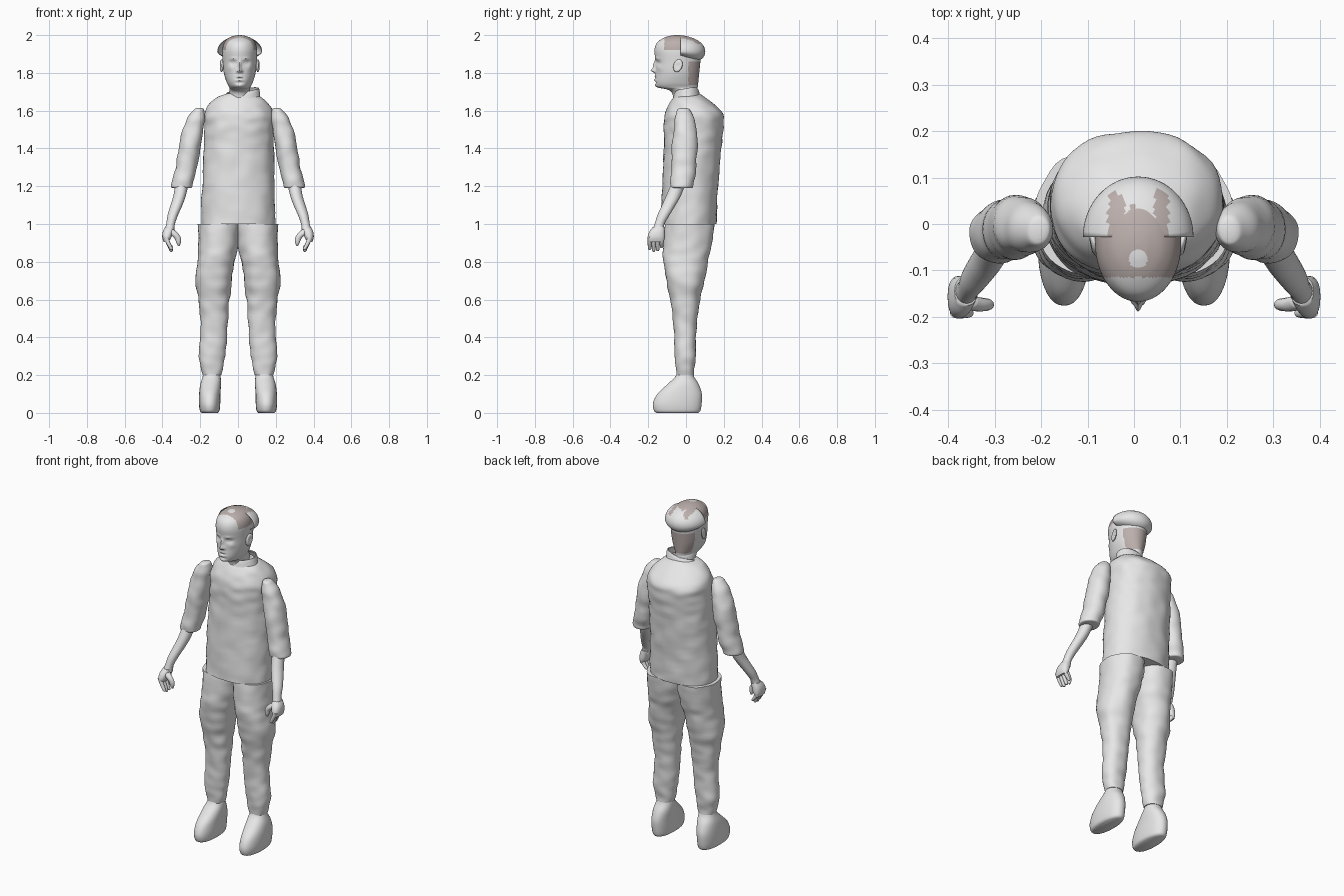
import bpy, bmesh, math, random
from mathutils import Vector, noise

random.seed(4)
if "Cube" in bpy.data.objects:
    bpy.data.objects.remove(bpy.data.objects["Cube"], do_unlink=True)


def make_material(name, colour):
    mat = bpy.data.materials.new(name)
    mat.use_nodes = True
    mat.diffuse_color = (*colour, 1)
    mat.node_tree.nodes["Principled BSDF"].inputs["Base Color"].default_value = (*colour, 1)
    return mat


grey = make_material("plain_grey", (0.8, 0.8, 0.8))
brown = make_material("hair_brown", (0.5, 0.43, 0.41))


def finish(bm, name, angle=50):
    """Turn a bmesh into a smooth shaded object carrying both colours."""
    bmesh.ops.recalc_face_normals(bm, faces=bm.faces)
    mesh = bpy.data.meshes.new(name)
    bm.to_mesh(mesh)
    bm.free()
    obj = bpy.data.objects.new(name, mesh)
    bpy.context.collection.objects.link(obj)
    mesh.materials.append(grey)
    mesh.materials.append(brown)
    bpy.ops.object.select_all(action="DESELECT")
    obj.select_set(True)
    bpy.context.view_layer.objects.active = obj
    bpy.ops.object.shade_smooth_by_angle(angle=math.radians(angle))
    return obj


def spline(a, b, c, d, t):
    """Catmull-Rom value between b and c."""
    return b + 0.5 * t * (c - a + t * (2*a - 5*b + 4*c - d + t * (3 * (b - c) + d - a)))


def loft(keys, side=1, segments=32, steps=4, power=2.0, wrinkle=0.0, cap=True):
    """Skin smooth horizontal sections given as (z, x min, x max, y min, y max)."""
    rows = []
    for i in range(len(keys) - 1):
        quad = [keys[max(0, min(len(keys) - 1, i + k))] for k in (-1, 0, 1, 2)]
        rows += [[spline(*v, s / steps) for v in zip(*quad)] for s in range(steps)]
    rows.append(keys[-1])
    bm = bmesh.new()
    rings = []
    for z, x0, x1, y0, y1 in rows:
        ring = []
        for k in range(segments):
            a = math.tau * k / segments
            c, s = math.cos(a), math.sin(a)
            dx = math.copysign(abs(c) ** (2 / power), c)
            dy = math.copysign(abs(s) ** (2 / power), s)
            p = Vector(((x0 + x1) / 2 + dx * (x1 - x0) / 2, (y0 + y1) / 2 + dy * (y1 - y0) / 2, z))
            fold = noise.noise(Vector((p.x * 14, p.y * 14, p.z * 20))) * wrinkle
            p += Vector((c, s, 0)) * fold
            ring.append(bm.verts.new((p.x * side, p.y, p.z)))
        rings.append(ring)
    for low, high in zip(rings, rings[1:]):
        for k in range(segments):
            n = (k + 1) % segments
            bm.faces.new((low[k], low[n], high[n], high[k]))
    if cap:
        bm.faces.new(rings[0])
        bm.faces.new(rings[-1])
    return bm


# Shirt body
shirt = [(1.0, -.195, .198, -.132, .16), (1.2, -.19, .193, -.126, .17),
         (1.4, -.182, .188, -.117, .186), (1.52, -.178, .19, -.118, .198),
         (1.58, -.175, .19, -.112, .197), (1.63, -.155, .168, -.09, .155),
         (1.67, -.11, .125, -.07, .10), (1.69, -.06, .08, -.055, .07)]
finish(loft(shirt, segments=56, steps=8, power=2.2, wrinkle=.006), "shirt_body")

# Collar, standing higher on the left
bm = loft([(1.655, -.09, .125, -.075, .085), (1.675, -.07, .115, -.065, .07),
           (1.69, -.062, .112, -.058, .062)], segments=40, cap=False)
for v in bm.verts:
    if v.co.z > 1.67:
        v.co.z += max(0, v.co.x) * .24 + max(0, v.co.y) * .3
collar = finish(bm, "collar")
collar.modifiers.new("thickness", "SOLIDIFY").thickness = .006

leg = [(.2, .092, .188, -.05, .042), (.24, .08, .197, -.056, .046), (.3, .068, .208, -.06, .05),
       (.4, .058, .2, -.062, .052), (.5, .052, .2, -.07, .06), (.6, .044, .209, -.083, .075),
       (.7, .032, .226, -.105, .095), (.8, .018, .214, -.12, .118),
       (.88, .0, .21, -.118, .135), (1.0, -.008, .211, -.11, .152)]
foot = [(.0, .108, .193, -.155, .065), (.012, .098, .202, -.17, .076), (.05, .094, .207, -.175, .083),
        (.1, .093, .206, -.152, .084), (.15, .09, .2, -.1, .068), (.19, .092, .188, -.058, .044),
        (.22, .1, .18, -.045, .035)]
sleeve = [(1.19, .255, .345, -.07, .025), (1.195, .243, .355, -.082, .036),
          (1.22, .237, .352, -.084, .042), (1.3, .217, .328, -.077, .053),
          (1.4, .198, .316, -.075, .06), (1.5, .182, .292, -.066, .055),
          (1.57, .175, .262, -.056, .04), (1.605, .18, .235, -.045, .02),
          (1.613, .19, .22, -.03, .005)]
forearm = [(.965, .336, .39, -.178, -.118), (1.0, .334, .38, -.166, -.114),
           (1.05, .316, .372, -.15, -.085), (1.1, .294, .357, -.127, -.055),
           (1.15, .276, .342, -.105, -.027), (1.22, .26, .33, -.075, .0)]
palm = [(.905, .368, .394, -.197, -.118), (.93, .352, .401, -.203, -.112),
        (.96, .343, .398, -.194, -.112), (.985, .337, .386, -.175, -.114)]
thumb = [(.884, .31, .318, -.176, -.168), (.9, .303, .326, -.184, -.162),
         (.925, .302, .337, -.187, -.16), (.948, .315, .362, -.188, -.157),
         (.97, .338, .385, -.182, -.15)]

# Mirrored limbs
for side, label in ((1, "left"), (-1, "right")):
    finish(loft(leg, side, 40, 6, 2.2, .006), label + "_trouser_leg")
    finish(loft(foot, side, 36, 5, 2.2), label + "_foot")
    finish(loft(sleeve, side, 36, 6, 2.1, .006), label + "_sleeve")
    finish(loft(forearm, side, 24), label + "_forearm")
    finish(loft(palm, side, 24, 4, 2.4), label + "_palm")
    finish(loft(thumb, side, 14), label + "_thumb")
    for i, tip in enumerate((.862, .853, .856, .872)):
        y = -.192 + i * .021
        finger = [(tip, .35, .358, y - .003, y + .003), (tip + .008, .345, .364, y - .009, y + .009),
                  (.9, .358, .382, y - .011, y + .011), (.93, .368, .396, y - .011, y + .011)]
        finish(loft(finger, side, 12), f"{label}_finger_{i + 1}")

# Head and neck: symmetrical sections given as (z, half width, y min, y max)
centre = .009
skull = [(1.63, .062, -.065, .07), (1.69, .056, -.072, .062), (1.712, .054, -.1, .062),
         (1.724, .056, -.15, .062), (1.75, .069, -.164, .065), (1.8, .084, -.161, .07),
         (1.86, .09, -.161, .076), (1.92, .092, -.167, .08), (1.96, .082, -.153, .066),
         (1.985, .058, -.118, .034), (1.997, .026, -.08, -.01), (2.0, .004, -.05, -.04)]
bm = loft([(z, centre - w, centre + w, a, b) for z, w, a, b in skull], segments=128, steps=8)

# Facial relief: (x, z, spread x, spread z, forward push)
relief = [(0, 1.813, .011, .011, .025), (0, 1.84, .008, .022, .014), (0, 1.782, .016, .005, .004),
          (0, 1.772, .02, .003, -.005), (0, 1.763, .016, .005, .006), (0, 1.748, .022, .005, -.006),
          (0, 1.73, .02, .009, .005)]
for s in (-1, 1):
    relief += [(s * .036, 1.854, .016, .011, -.013), (s * .036, 1.855, .009, .006, .007),
               (s * .034, 1.874, .02, .006, .005), (s * .013, 1.807, .006, .006, .008),
               (s * .052, 1.825, .015, .014, .004)]
for v in bm.verts:
    if v.co.y < -.06:
        x, z = v.co.x - centre, v.co.z
        for px, pz, sx, sz, push in relief:
            v.co.y -= push * math.exp(-((x - px) / sx) ** 2 - ((z - pz) / sz) ** 2)

# Hair on the crown and the nape
for f in bm.faces:
    p = f.calc_center_median()
    crown = p.z > 1.922 and -.115 < p.y
    nape = 1.735 < p.z < 1.86 and p.y > .012
    bald = (p.x - centre) ** 2 + (p.y + .075) ** 2 < .0004
    f.material_index = int((crown and not bald) or nape)
finish(bm, "head")

# Ears
for s, label in ((1, "left"), (-1, "right")):
    bm = bmesh.new()
    bmesh.ops.create_uvsphere(bm, u_segments=20, v_segments=14, radius=1)
    for v in bm.verts:
        x, y, z = v.co
        dent = .007 * math.exp(-4 * (y * y + z * z)) if x * s > 0 else 0
        v.co = (centre + s * (.091 + (y + 1) * .005) + x * .01 - s * dent,
                -.043 + y * .024 + z * .006, 1.838 + z * .034)
    finish(bm, label + "_ear")

# Half-dome shell on the back of the head, with streaks of hair on top
bm = bmesh.new()
bmesh.ops.create_uvsphere(bm, u_segments=64, v_segments=32, radius=1)
for normal, origin in (((0, -1, 0), (0, 0, 0)), ((0, 0, -1), (0, 0, -.72))):
    bmesh.ops.bisect_plane(bm, geom=bm.verts[:] + bm.edges[:] + bm.faces[:], dist=1e-5,
                           plane_co=origin, plane_no=normal, clear_outer=True)
for v in bm.verts:
    x, y, z = v.co
    lift = .05 * (1 - y) * min(0, z)
    v.co = (centre + x * .119, -.028 + y * .13, 1.913 + z * .082 - lift)
streaks = [random.uniform(-.01, .1) for _ in range(24)]
for f in bm.faces:
    p = f.calc_center_median()
    column = int((p.x + .12) / .011)
    f.material_index = int(p.z > 1.955 and abs(p.x - centre) < .065 and p.y < streaks[column] - .01)
shell = finish(bm, "rear_hair_shell")
shell.modifiers.new("thickness", "SOLIDIFY").thickness = .003
